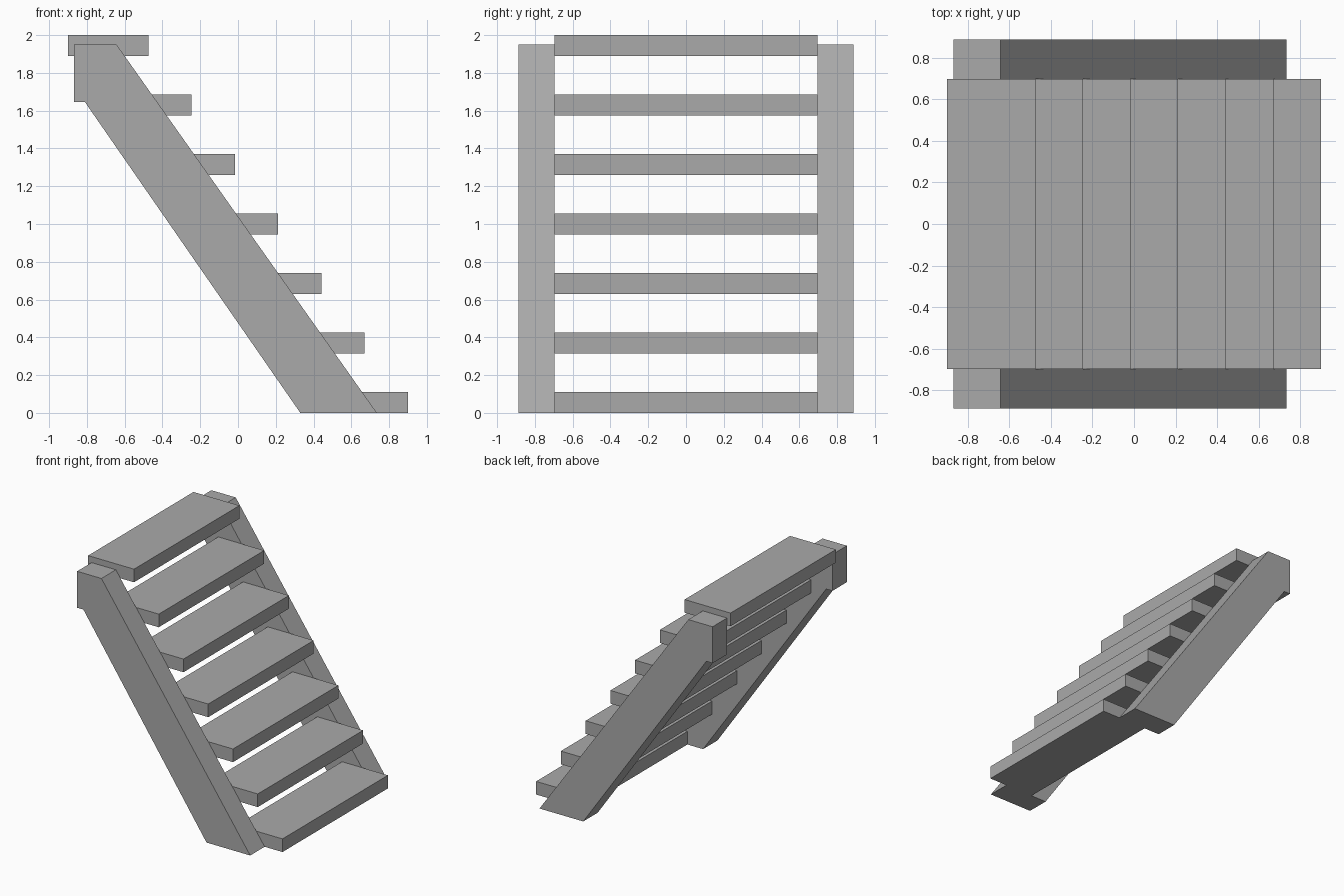
import bpy
import bmesh

cube = bpy.data.objects.get("Cube")
if cube:
    bpy.data.objects.remove(cube, do_unlink=True)

grey = bpy.data.materials.new("plain_grey")
grey.use_nodes = True
color = (0.4, 0.4, 0.4, 1)
grey.diffuse_color = color
grey.node_tree.nodes["Principled BSDF"].inputs["Base Color"].default_value = color


def extrude_profile(name, profile, y0, y1):
    """Solid made by sweeping an (x, z) outline from y0 to y1."""
    bm = bmesh.new()
    face = bm.faces.new([bm.verts.new((x, y0, z)) for x, z in profile])
    swept = bmesh.ops.extrude_face_region(bm, geom=[face])["geom"]
    verts = [v for v in swept if isinstance(v, bmesh.types.BMVert)]
    bmesh.ops.translate(bm, verts=verts, vec=(0, y1 - y0, 0))
    bmesh.ops.recalc_face_normals(bm, faces=bm.faces)
    mesh = bpy.data.meshes.new(name)
    bm.to_mesh(mesh)
    bm.free()
    mesh.materials.append(grey)
    obj = bpy.data.objects.new(name, mesh)
    bpy.context.collection.objects.link(obj)
    return obj


INNER, OUTER = 0.697, 0.888

# Sloping side beams with a squared-off upper end
beam = [(0.33, 0), (0.735, 0), (-0.643, 1.95),
        (-0.868, 1.95), (-0.868, 1.645), (-0.81, 1.645)]
extrude_profile("front_stringer", beam, -OUTER, -INNER)
extrude_profile("back_stringer", beam, INNER, OUTER)

# Seven flat treads climbing towards -x
STEPS, DEPTH, THICK = 7, 0.425, 0.11
for i in range(STEPS):
    t = i / (STEPS - 1)
    x = 0.9 - t * (1.8 - DEPTH)
    z = t * (2 - THICK)
    tread = [(x - DEPTH, z), (x, z), (x, z + THICK), (x - DEPTH, z + THICK)]
    extrude_profile(f"tread_{i + 1}", tread, -INNER, INNER)
